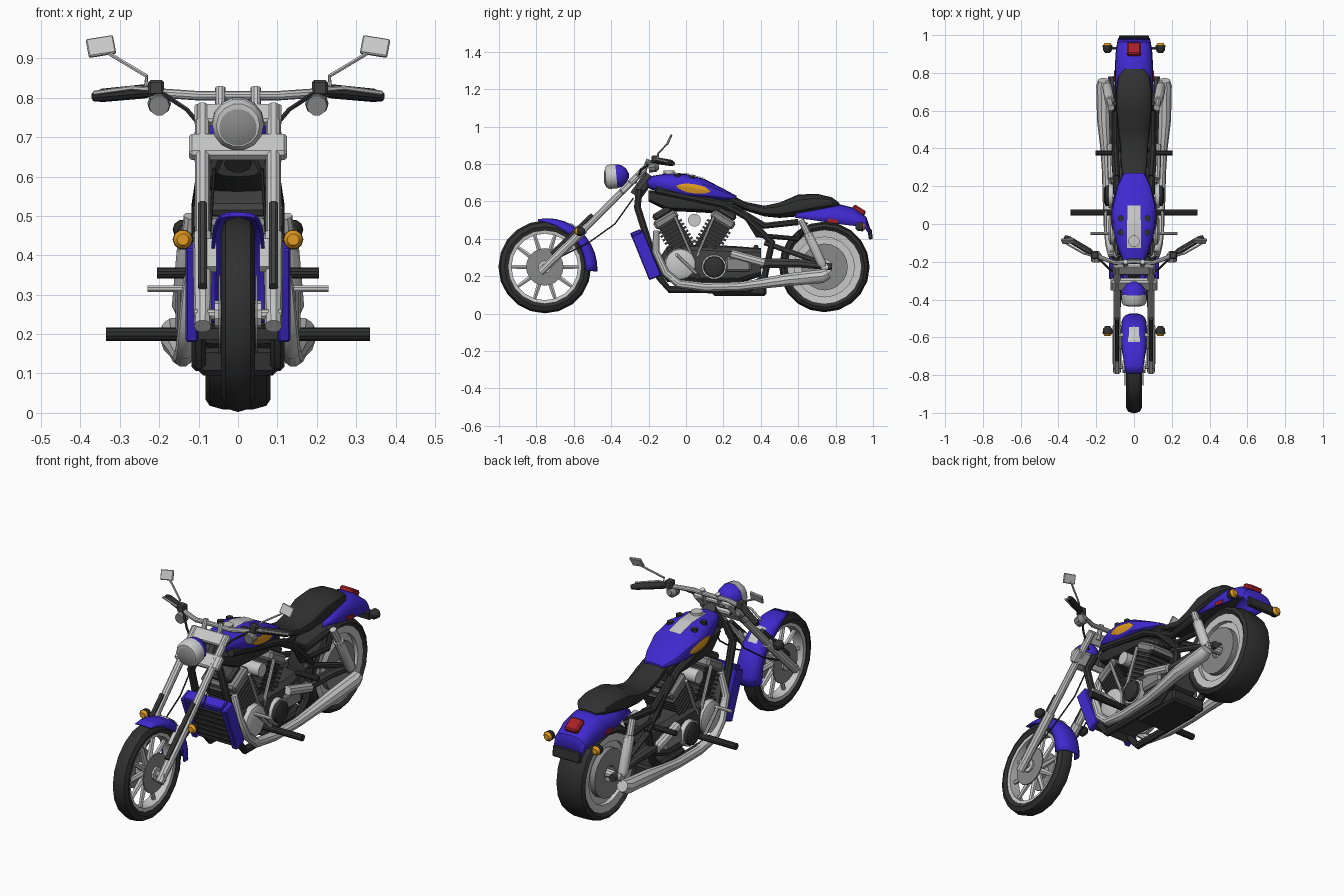
import bpy, bmesh, math
from mathutils import Vector, Matrix

if "Cube" in bpy.data.objects:
    bpy.data.objects.remove(bpy.data.objects["Cube"])

COL = {"blue_paint": (.05, .022, .62), "black_rubber": (.03, .03, .03), "dark_metal": (.055, .055, .055),
       "chrome": (.58, .58, .58), "grey_metal": (.25, .25, .25), "orange": (.75, .33, .015), "red_lens": (.38, .015, .02)}
M = {}
for k, c in COL.items():
    M[k] = bpy.data.materials.new(k)
    M[k].diffuse_color = (*c, 1)
BLUE, BLACK, DARK, CHROME, GREY, ORANGE, RED = COL


def finish(name, bm, mat, mirror=False):
    bmesh.ops.recalc_face_normals(bm, faces=bm.faces)
    me = bpy.data.meshes.new(name)
    bm.to_mesh(me)
    bm.free()
    me.materials.append(M[mat])
    ob = bpy.data.objects.new(name, me)
    bpy.context.collection.objects.link(ob)
    if mirror:
        ob.modifiers.new("mirror", 'MIRROR')
    return ob


def skin(bm, rings, caps=True, closed=True, loop=False):
    V = [[bm.verts.new(p) for p in r] for r in rings]
    n = len(V[0])
    pairs = list(zip(V, V[1:])) + ([(V[-1], V[0])] if loop else [])
    for a, b in pairs:
        for j in range(n if closed else n - 1):
            k = (j + 1) % n
            bm.faces.new((a[j], a[k], b[k], b[j]))
    if caps:
        bm.faces.new(V[0])
        bm.faces.new(V[-1])


def sweep(name, pts, rad, mat, mirror=False, n=10):
    """Round tube through points, one radius or one per point."""
    P = [Vector(p) for p in pts]
    R = rad if isinstance(rad, (list, tuple)) else [rad] * len(P)
    main = (P[-1] - P[0]).normalized()
    ref = Vector((0, 0, 1)) if abs(main.x) > .7 else Vector((1, 0, 0))
    rings = []
    for i, p in enumerate(P):
        t = P[min(i + 1, len(P) - 1)] - P[max(i - 1, 0)]
        t = t.normalized() if t.length > 1e-5 else main
        u = t.cross(ref).normalized()
        v = t.cross(u)
        rings.append([p + R[i] * (u * math.cos(a) + v * math.sin(a))
                      for a in (2 * math.pi * (j + .5) / n for j in range(n))])
    bm = bmesh.new()
    skin(bm, rings)
    return finish(name, bm, mat, mirror)


def box(name, c, s, mat, tilt=0, mirror=False, bevel=0, roll=0):
    bm = bmesh.new()
    m = (Matrix.Translation(c) @ Matrix.Rotation(math.radians(tilt), 4, 'X')
         @ Matrix.Rotation(math.radians(roll), 4, 'Y') @ Matrix.Diagonal((*s, 1)))
    bmesh.ops.create_cube(bm, size=1, matrix=m)
    if bevel:
        bmesh.ops.bevel(bm, geom=bm.edges[:], offset=bevel, segments=1, affect='EDGES')
    return finish(name, bm, mat, mirror)


def spin(name, cy, cz, prof, mat, n=20, mirror=False):
    """Closed (x, radius) profile spun about a wheel axle."""
    bm = bmesh.new()
    skin(bm, [[(x, cy + r * math.cos(a), cz + r * math.sin(a)) for x, r in prof]
              for a in (2 * math.pi * i / n for i in range(n))], caps=False, loop=True)
    return finish(name, bm, mat, mirror)


def loft(name, rows, mat, n=16, e=.75):
    """Rounded body from rows of (y, bottom, top, half width)."""
    sp = lambda v: math.copysign(abs(v) ** e, v)
    bm = bmesh.new()
    skin(bm, [[(w * sp(math.cos(a)), y, (b + t) / 2 + (t - b) / 2 * sp(math.sin(a)))
               for a in (2 * math.pi * j / n for j in range(n))] for y, b, t, w in rows])
    return finish(name, bm, mat)


def shell(name, rows, mat, n=10):
    """Mudguard from rows of (crown y, crown z, edge y, edge z, half width)."""
    bm = bmesh.new()
    rings = []
    for ty, tz, ey, ez, w in rows:
        ring = []
        for j in range(n + 1):
            a = math.pi * j / n
            s, c = max(math.sin(a), 0) ** .7, math.cos(a)
            ring.append((w * math.copysign(abs(c) ** .8, c), ey + (ty - ey) * s, ez + (tz - ez) * s))
        rings.append(ring)
    skin(bm, rings, caps=False, closed=False)
    ob = finish(name, bm, mat)
    ob.modifiers.new("thickness", 'SOLIDIFY').thickness = .008
    return ob


def wrap(ob, target):
    m = ob.modifiers.new("wrap", 'SHRINKWRAP')
    m.target, m.offset = target, .005


def top_plate(name, c, s, mat, target):
    bm = bmesh.new()
    bmesh.ops.create_grid(bm, x_segments=6, y_segments=12, size=.5,
                          matrix=Matrix.Translation(c) @ Matrix.Diagonal((*s, 1, 1)))
    wrap(finish(name, bm, mat), target)


# wheels
FY, RY, WZ = -.755, .74, .25
spin("front_tyre", FY, WZ, [(-.036, .195), (-.043, .215), (-.032, .238), (0, .248), (.032, .238), (.043, .215), (.036, .195)], BLACK)
spin("front_rim", FY, WZ, [(-.034, .2), (-.03, .178), (.03, .178), (.034, .2)], CHROME)
for i in range(10):
    a = 2 * math.pi * i / 10
    d = Vector((0, math.cos(a), math.sin(a)))
    c = Vector((0, FY, WZ))
    sweep("front_spoke", [c + d * .03, c + d * .185], [.016, .01], CHROME, n=6)
spin("front_brake_disc", FY, WZ, [(.044, .1), (.05, .1), (.05, .03), (.044, .03)], GREY, mirror=True)
sweep("front_hub", [(-.06, FY, WZ), (.06, FY, WZ)], .035, CHROME)
sweep("front_axle", [(-.11, FY, WZ), (.11, FY, WZ)], .014, CHROME)
spin("rear_tyre", RY, WZ, [(-.068, .195), (-.083, .215), (-.072, .232), (-.035, .242), (.035, .242), (.072, .232), (.083, .215), (.068, .195)], BLACK)
spin("rear_rim", RY, WZ, [(-.07, .202), (-.066, .16), (.066, .16), (.07, .202)], CHROME)
sweep("rear_wheel_disc", [(-.045, RY, WZ), (.045, RY, WZ)], .165, CHROME, n=20)
spin("rear_pulley", RY, WZ, [(.046, .125), (.075, .125), (.075, .04), (.046, .04)], GREY, mirror=True)
sweep("rear_axle", [(-.15, RY, WZ), (.15, RY, WZ)], .022, CHROME)

# fork, clamps, steering head
sweep("fork_lower", [(.09, -.78, .22), (.09, -.545, .45)], [.022, .025], CHROME, True)
sweep("fork_upper", [(.09, -.56, .435), (.09, -.22, .775)], .019, CHROME, True)
sweep("fork_rear_tube", [(.09, -.72, .32), (.09, -.5, .53)], .012, DARK, True, 8)
box("lower_clamp", (0, -.32, .675), (.25, .075, .035), CHROME, 45, bevel=.008)
box("upper_clamp", (0, -.24, .757), (.22, .065, .025), CHROME, 45, bevel=.006)
sweep("steering_head", [(0, -.27, .63), (0, -.19, .74)], .035, DARK)
sweep("brake_line", [(.06, -.28, .62), (.07, -.38, .48), (.08, -.52, .38), (.08, -.68, .3)], .004, BLACK, True, 6)

# headlight
sweep("headlight_shell", [(0, -.375, .735), (0, -.345, .737), (0, -.32, .738), (0, -.305, .738)], [.066, .06, .04, .012], BLUE, n=14)
sweep("headlight_bezel", [(0, -.43, .73), (0, -.415, .731), (0, -.372, .735)], [.055, .066, .067], CHROME, n=14)
sweep("headlight_lens", [(0, -.438, .73), (0, -.428, .73)], [.03, .052], GREY, n=14)

# handlebar, grips, levers, mirrors
sweep("riser", [(.045, -.23, .75), (.045, -.2, .825)], .013, CHROME, True)
sweep("handlebar", [(0, -.2, .805), (.1, -.205, .805), (.17, -.18, .81), (.25, -.138, .815)], .012, CHROME, True)
sweep("grip", [(.22, -.155, .815), (.24, -.143, .816), (.345, -.08, .806), (.367, -.068, .802)], [.013, .018, .017, .011], BLACK, True)
sweep("lever", [(.2, -.175, .82), (.27, -.155, .825), (.365, -.1, .812)], .006, CHROME, True, 6)
box("switch_block", (.208, -.165, .825), (.04, .04, .04), DARK, mirror=True, bevel=.006)
sweep("bar_gauge", [(.2, -.2, .78), (.2, -.165, .785), (.2, -.145, .787)], [.026, .03, .015], GREY, True, 10)
sweep("clutch_cable", [(.19, -.18, .81), (.13, -.24, .77), (.07, -.27, .7)], .006, BLACK, True, 6)
sweep("mirror_stem", [(.235, -.15, .82), (.232, -.15, .855), (.34, -.09, .92)], .005, CHROME, True, 6)
box("mirror_head", (.348, -.09, .93), (.07, .012, .05), CHROME, -25, True, .003, 10)

# front mudguard with pale top plate
rows = []
for i in range(11):
    t = i / 10
    a = math.radians(98 - 103 * t)
    rt, re = .258 + .025 * t, .248 - .03 * min(1, t * 3)
    ca, sa = math.cos(a), math.sin(a)
    rows.append((FY + rt * ca, WZ + rt * sa, FY + re * ca, WZ + re * sa, .045 + .022 * min(1, t * 3)))
guard = shell("front_mudguard", rows, BLUE)
top_plate("front_mudguard_plate", (0, -.575, .48), (.066, .17), CHROME, guard)
box("mudguard_bracket", (.07, -.62, .4), (.03, .1, .02), CHROME, 45, True)

# tank with oval side panels, console and caps
tank = loft("fuel_tank", [(-.21, .69, .715, .03), (-.19, .665, .735, .06), (-.1, .635, .75, .095), (0, .612, .747, .117),
                          (.1, .602, .72, .115), (.2, .602, .668, .09), (.27, .61, .63, .055)], BLUE)
bm = bmesh.new()
skin(bm, [[(.14, .04 + .1 * q * math.cos(a) , .668 + .03 * q * math.sin(a) - .012 * q * math.cos(a))
           for a in (2 * math.pi * j / 20 for j in range(20))] for q in (1, .7, .4, .1)], caps=False)
bm.faces.new(bm.verts[-20:] if not bm.verts.ensure_lookup_table() else [])
wrap(finish("tank_side_panel", bm, ORANGE, True), tank)
top_plate("tank_console", (0, -.01, .77), (.075, .24), CHROME, tank)
sweep("fuel_cap", [(0, -.09, .74), (0, -.09, .765)], .03, CHROME, n=12)
for y, z in ((.03, .725), (-.045, .735)):
    sweep("tank_knob", [(.07, y, z - .02), (.07, y, z + .015)], .017, BLACK, True, 8)

# seat and rear mudguard
loft("seat", [(.23, .59, .64, .06), (.32, .55, .597, .07), (.42, .52, .577, .075), (.5, .512, .594, .085), (.6, .52, .637, .095),
              (.7, .545, .641, .095), (.78, .565, .622, .085), (.82, .575, .592, .05)], BLACK)
shell("rear_mudguard", [(.6, .55, .58, .515, .088), (.72, .572, .7, .498, .1), (.81, .588, .8, .482, .102),
                        (.9, .565, .9, .47, .098), (.965, .517, .958, .458, .09), (.99, .44, .982, .425, .085)], BLUE)
box("tail_lamp", (0, .925, .553), (.075, .075, .03), RED, -32, bevel=.008)
box("side_reflector", (.099, .785, .495), (.012, .055, .02), RED, -8, True)
box("tail_panel", (0, .985, .425), (.16, .022, .055), BLACK, 8, bevel=.005)

# indicators: dark cups with orange lenses
for nm, y, z, s in (("front", -.565, .44, -1), ("rear", .93, .465, 1)):
    sweep(nm + "_indicator_stem", [(.08, y, z), (.14, y, z)], .008, DARK, True, 6)
    sweep(nm + "_indicator_cup", [(.14, y - s * .025, z), (.14, y - s * .01, z), (.14, y + s * .015, z)], [.012, .024, .026], BLACK, True)
    sweep(nm + "_indicator_lens", [(.14, y + s * .014, z), (.14, y + s * .028, z)], [.025, .015], ORANGE, True)

# frame, swingarm, shocks
sweep("cradle_tube", [(.05, -.25, .66), (.09, -.26, .57), (.1, -.14, .19), (.1, -.09, .13), (.1, .33, .125), (.1, .42, .2),
                      (.1, .46, .38), (.1, .32, .52), (.09, .2, .585), (.07, -.16, .66)], .02, BLACK, True, 8)
sweep("seat_rail", [(.09, .25, .57), (.1, .42, .47), (.1, .6, .49)], .018, BLACK, True, 8)
sweep("rear_stay", [(.1, .32, .52), (.1, .38, .42), (.1, .6, .4), (.1, .64, .49)], .014, BLACK, True, 8)
sweep("swingarm", [(.1, .4, .27), (.112, .6, .27), (.118, .78, .25)], [.03, .024, .02], DARK, True, 8)
sweep("swingarm_brace", [(.1, .42, .38), (.115, .7, .28)], .015, DARK, True, 8)
sweep("shock", [(.12, .615, .5), (.128, .65, .43), (.128, .65, .43), (.142, .725, .27), (.142, .735, .25)], [.018, .018, .026, .026, .016], CHROME, True)

# radiator with blue surround
box("radiator_core", (0, -.205, .31), (.2, .045, .25), DARK, 22)
box("radiator_side", (.117, -.212, .31), (.032, .07, .255), BLUE, 22, True, .005)
box("radiator_top", (0, -.265, .425), (.22, .06, .035), BLUE, 22, bevel=.005)
for i in range(6):
    z = .22 + i * .032
    box("radiator_fin", (0, -.232 - (z - .31) * .4, z), (.19, .012, .01), BLACK, 22)

# engine: crankcase, finned V cylinders, covers
loft("crankcase", [(-.14, .22, .3, .07), (-.1, .17, .36, .11), (.1, .16, .37, .12), (.28, .16, .36, .11), (.4, .2, .35, .08)], DARK, 12, .5)
for nm, s in (("front", -1), ("rear", 1)):
    ax = Vector((0, s * .52, .854))
    base = Vector((0, .045 + s * .035, .31))
    for i in range(7):
        box(nm + "_cylinder_fin", base + ax * (.05 + .022 * i), (.19, .145, .012), DARK, -s * 31)
    box(nm + "_cylinder", base + ax * .11, (.16, .115, .2), BLACK, -s * 31)
    box(nm + "_head", base + ax * .225, (.2, .14, .05), GREY, -s * 31, bevel=.012)
    box(nm + "_rocker_cover", base + ax * .265, (.15, .11, .04), DARK, -s * 31, bevel=.012)
    sweep(nm + "_pushrod", [(.105, .045 + s * .015, .31), (.105, .045 + s * .105, .52)], .009, CHROME, True, 8)
loft("airbox", [(-.2, .6, .66, .06), (-.1, .55, .65, .085), (.1, .54, .63, .085), (.25, .53, .61, .07)], BLACK, 12, .6)
sweep("intake", [(-.11, .045, .5), (.11, .045, .5)], .035, CHROME, n=12)
sweep("front_case_cover", [(.1, -.03, .265), (.125, -.03, .265), (.135, -.03, .265)], [.085, .08, .055], CHROME, True, 14)
sweep("clutch_cover", [(.1, .15, .25), (.15, .15, .25), (.158, .15, .25)], [.062, .055, .04], BLACK, True, 14)
spin("clutch_ring", .15, .25, [(.11, .068), (.135, .066), (.135, .055), (.11, .055)], CHROME, 14, True)
box("gear_cover", (.115, .28, .265), (.03, .14, .08), GREY, 0, True, .012)
sweep("drive_cover", [(.115, .24, .32), (.12, .42, .27)], .025, CHROME, True)
box("belly_box", (0, .285, .13), (.2, .29, .07), BLACK, bevel=.012)

# exhausts
sweep("exhaust", [(.09, -.16, .44), (.12, -.16, .33), (.13, -.11, .22), (.135, -.04, .16), (.14, .1, .142), (.145, .28, .145), (.15, .4, .16),
                  (.16, .55, .182), (.162, .73, .2), (.162, .76, .215)], [.018, .02, .022, .024, .025, .025, .028, .036, .038, .03], CHROME, True)

# foot pegs
sweep("foot_peg", [(.09, .06, .2), (.335, .06, .2)], .017, BLACK, True)
sweep("passenger_peg", [(.08, .375, .355), (.205, .375, .355)], .014, BLACK, True)
sweep("foot_pedal", [(.1, -.05, .315), (.23, -.05, .315)], .009, CHROME, True, 8)
sweep("pedal_arm", [(.15, -.05, .315), (.15, .06, .21)], .009, CHROME, True, 8)

# smooth shading with sharp edges kept
for ob in bpy.context.collection.objects:
    ob.select_set(True)
    bpy.context.view_layer.objects.active = ob
bpy.ops.object.shade_smooth_by_angle(angle=math.radians(35))

for m in bpy.data.materials:
    if m.users and not m.is_grease_pencil:
        m.use_nodes = True
        m.node_tree.nodes["Principled BSDF"].inputs["Base Color"].default_value = m.diffuse_color
